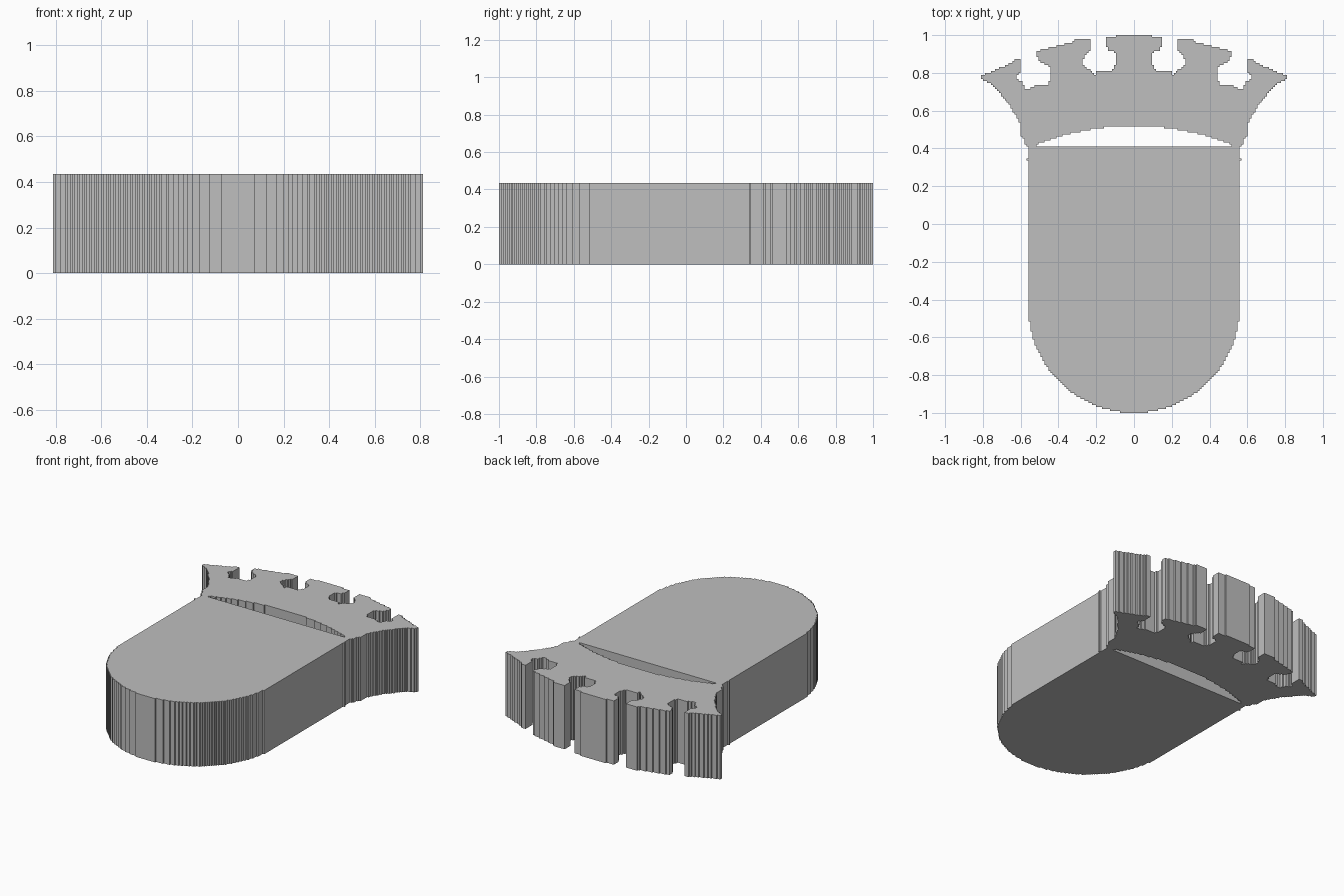
import bpy
import math
from mathutils import Vector

HEIGHT = 0.435
STEP = 1 / 95          # size of one stair step in the outline

cube = bpy.data.objects.get("Cube")
if cube:
    bpy.data.objects.remove(cube, do_unlink=True)


def staircase(points):
    """Turn a smooth path into a stair-stepped one on the step grid."""
    cells = []

    def add(cell):
        if cells and cells[-1] == cell:
            return
        # drop the middle of three points in line
        if len(cells) > 1 and any(cells[-2][k] == cells[-1][k] == cell[k] for k in (0, 1)):
            cells.pop()
            if cells[-1] == cell:
                return
        cells.append(cell)

    for start, end in zip(points, points[1:]):
        a, b = Vector(start), Vector(end)
        count = max(1, math.ceil((b - a).length / STEP * 4))
        for i in range(count + 1):
            p = a.lerp(b, i / count)
            cell = (round(p.x / STEP), round(p.y / STEP))
            if cells and cell[0] != cells[-1][0] and cell[1] != cells[-1][1]:
                add((cell[0], cells[-1][1]))
            add(cell)
    return [(x * STEP, y * STEP) for x, y in cells]


def mirrored(half):
    """Close a right-hand path, which starts and ends on x = 0."""
    return half + [(-x, y) for x, y in reversed(half) if x > 0]


def add_loop(curve, points):
    spline = curve.splines.new('POLY')
    spline.points.add(len(points) - 1)
    for target, (x, y) in zip(spline.points, points):
        target.co = (x, y, 0, 1)
    spline.use_cyclic_u = True


# Crown: right half of the battlements, from the middle to the side
middle_tower = [(0, 1), (.09, 1), (.09, .99), (.15, .99), (.15, .97), (.14, .92),
                (.1, .91), (.09, .88), (.1, .84), (.12, .81), (.2, .81), (.2, .79)]
second_tower = [(.22, .81), (.27, .84), (.27, .87), (.26, .9), (.23, .92), (.23, .98),
                (.32, .98), (.32, .965), (.52, .915), (.52, .9), (.49, .85),
                (.45, .84), (.44, .8), (.45, .74), (.5, .74), (.57, .71)]
outer_tower = [(.59, .75), (.62, .77), (.62, .79), (.6, .81), (.6, .87), (.63, .88),
               (.63, .86), (.73, .82), (.77, .8), (.82, .78), (.81, .77)]
crown_side = [(.76, .74), (.72, .7), (.66, .63), (.63, .58), (.6, .53), (.6, .47),
              (.58, .45), (.57, .41), (.56, .41)]

# Shield: straight side with a tiny nib, then a round foot
radius, foot_y = .558, -.442
nib = [(.56, .35), (.57, .35), (.57, .34), (.56, .34)]
foot = [(radius * math.cos(t), foot_y - radius * math.sin(t))
        for t in (math.pi / 2 * i / 60 for i in range(61))]

# Gap: shallow arch between crown and shield
arch = [(.52 * i / 40, .52 - .1 * (i / 40) ** 2) for i in range(41)]
gap = arch + [(.52, .41), (0, .41)]

curve = bpy.data.curves.new("shield_outline", 'CURVE')
curve.dimensions = '2D'
curve.fill_mode = 'BOTH'
curve.extrude = HEIGHT / 2
add_loop(curve, mirrored(staircase(
    middle_tower + second_tower + outer_tower + crown_side + nib + foot)))
add_loop(curve, mirrored(staircase(gap)))

# Convert the filled outline to a mesh standing on the ground
outline = bpy.data.objects.new("outline", curve)
bpy.context.collection.objects.link(outline)
bpy.context.view_layer.update()
graph = bpy.context.evaluated_depsgraph_get()
mesh = bpy.data.meshes.new_from_object(outline.evaluated_get(graph))
bpy.data.objects.remove(outline, do_unlink=True)

mesh.name = "crowned_shield"
for vertex in mesh.vertices:
    vertex.co.z += HEIGHT / 2
for face in mesh.polygons:
    face.use_smooth = False
    face.material_index = 0

grey = bpy.data.materials.new("plain_grey")
colour = (0.52, 0.52, 0.52, 1)
grey.diffuse_color = colour
grey.use_nodes = True
grey.node_tree.nodes["Principled BSDF"].inputs["Base Color"].default_value = colour
mesh.materials.clear()
mesh.materials.append(grey)

shield = bpy.data.objects.new("crowned_shield", mesh)
bpy.context.collection.objects.link(shield)
